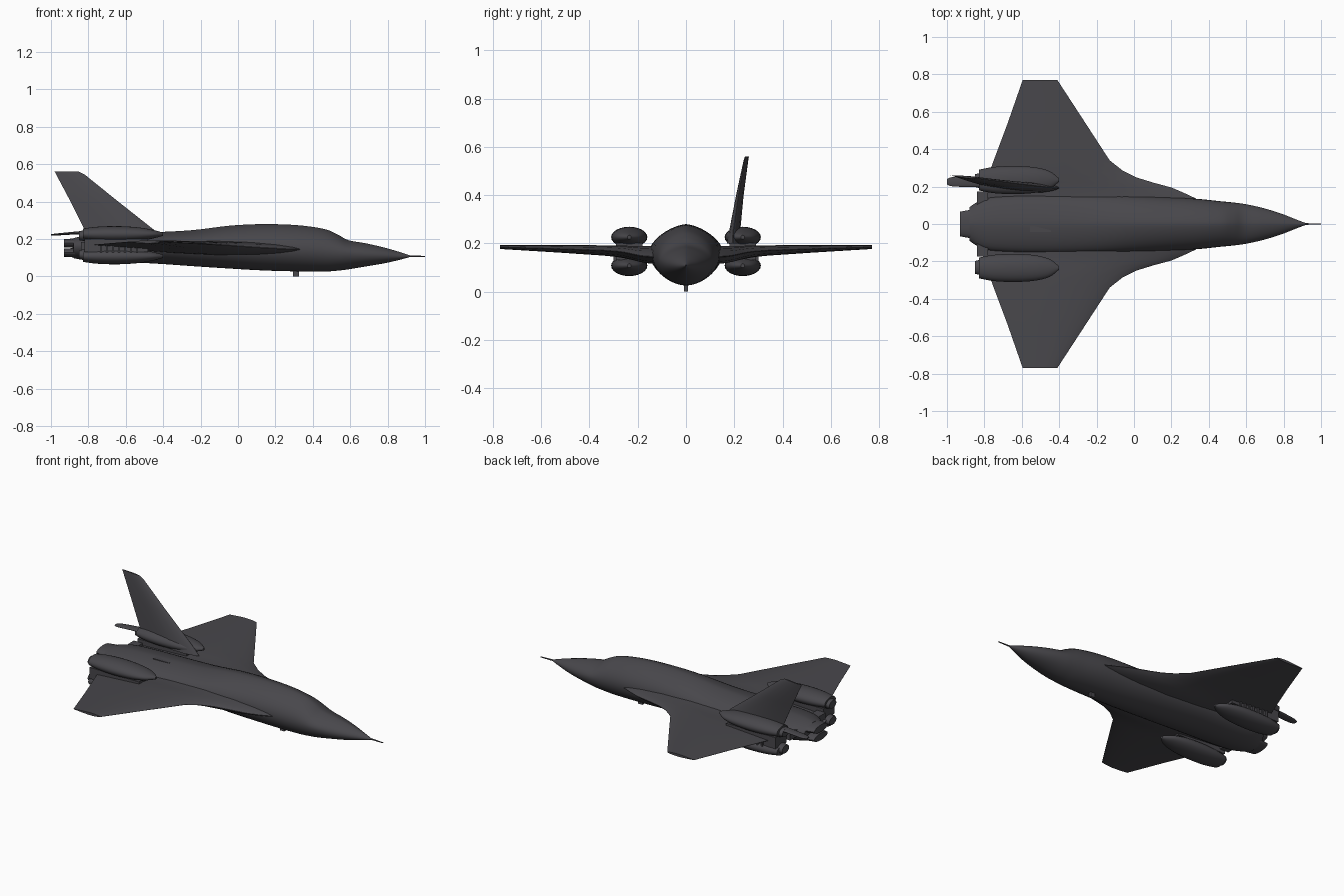
import bpy, bmesh
from math import sin, cos, pi, radians, copysign
from mathutils import Matrix, Vector

if "Cube" in bpy.data.objects:
    bpy.data.objects.remove(bpy.data.objects["Cube"])


def make_material(name, colour):
    mat = bpy.data.materials.new(name)
    mat.use_nodes = True
    mat.diffuse_color = colour
    mat.node_tree.nodes["Principled BSDF"].inputs["Base Color"].default_value = colour
    return mat


grey = make_material("dark grey", (0.065, 0.063, 0.071, 1))


def finish(name, bm, angle=35):
    bmesh.ops.recalc_face_normals(bm, faces=bm.faces)
    mesh = bpy.data.meshes.new(name)
    bm.to_mesh(mesh)
    bm.free()
    mesh.materials.append(grey)
    obj = bpy.data.objects.new(name, mesh)
    bpy.context.collection.objects.link(obj)
    bpy.ops.object.select_all(action="DESELECT")
    obj.select_set(True)
    bpy.context.view_layer.objects.active = obj
    bpy.ops.object.shade_smooth_by_angle(angle=radians(angle))
    return obj


def skin(name, rings, angle=35):
    """Join closed rings of points into one capped skin."""
    bm = bmesh.new()
    loops = [[bm.verts.new(p) for p in ring] for ring in rings]
    n = len(loops[0])
    for a, b in zip(loops, loops[1:]):
        for i in range(n):
            j = (i + 1) % n
            bm.faces.new((a[i], a[j], b[j], b[i]))
    bm.faces.new(loops[0])
    bm.faces.new(loops[-1])
    return finish(name, bm, angle)


def smooth_stations(pts, steps=4):
    """Catmull-Rom curve through the stations."""
    pts = [Vector(p) for p in pts]
    ext = [pts[0]] + pts + [pts[-1]]
    out = []
    for a, b, c, d in zip(ext, ext[1:], ext[2:], ext[3:]):
        for k in range(steps):
            t = k / steps
            out.append(0.5 * (2 * b + (c - a) * t + (2 * a - 5 * b + 4 * c - d) * t * t
                              + (3 * b - a - 3 * c + d) * t ** 3))
    return out + [pts[-1]]


def body(name, stations, y0=0, pinch_top=1.0, pinch_low=1.0, n=36):
    """Loft along x; each station is x, half width, waist z, top z, bottom z."""
    rings = []
    for x, w, zm, zt, zb in smooth_stations([Vector(s) for s in stations]):
        ring = []
        for i in range(n):
            a = 2 * pi * i / n
            c, s = cos(a), sin(a)
            power = pinch_top if s > 0 else pinch_low
            y = copysign(abs(c) ** power, c) * w
            ring.append((x, y0 + y, zm + s * (zt - zm if s > 0 else zm - zb)))
        rings.append(ring)
    return skin(name, rings)


def tube(name, start, end, r1, r2, flat=1.0, segs=20):
    bm = bmesh.new()
    start, end = Vector(start), Vector(end)
    bmesh.ops.create_cone(bm, cap_ends=True, segments=segs, radius1=r1, radius2=r2,
                          depth=(end - start).length)
    turn = (end - start).to_track_quat("Z", "Y").to_matrix().to_4x4()
    bm.transform(turn)
    bm.transform(Matrix.Translation((start + end) / 2) @ Matrix.Diagonal((1, 1, flat, 1)))
    return finish(name, bm)


def box(name, centre, size):
    bm = bmesh.new()
    bmesh.ops.create_cube(bm, size=1)
    bm.transform(Matrix.Translation(centre) @ Matrix.Diagonal((*size, 1)))
    return finish(name, bm)


def airfoil(x_le, x_te, thick, place):
    """Closed section; place(x, offset, u) maps it into space."""
    us = [0, 0.03, 0.1, 0.22, 0.4, 0.6, 0.8, 1]
    half = [max(0.04, sin(pi * u ** 0.7)) * thick / 2 for u in us]
    up = [(u, h) for u, h in zip(us, half)]
    low = [(u, -h) for u, h in reversed(list(zip(us, half)))]
    return [place(x_le + (x_te - x_le) * u, h, u) for u, h in up + low]


# Fuselage with canopy hump, narrowing aft
body("fuselage", [
    (0.92, 0.004, 0.108, 0.112, 0.104),
    (0.86, 0.027, 0.108, 0.132, 0.088),
    (0.78, 0.058, 0.112, 0.155, 0.070),
    (0.68, 0.088, 0.117, 0.178, 0.053),
    (0.59, 0.107, 0.125, 0.194, 0.038),
    (0.53, 0.115, 0.130, 0.226, 0.031),
    (0.46, 0.122, 0.137, 0.254, 0.026),
    (0.32, 0.136, 0.147, 0.274, 0.027),
    (0.14, 0.145, 0.155, 0.280, 0.032),
    (-0.04, 0.152, 0.160, 0.272, 0.042),
    (-0.24, 0.155, 0.163, 0.248, 0.055),
    (-0.46, 0.155, 0.165, 0.236, 0.070),
    (-0.66, 0.150, 0.165, 0.230, 0.078),
    (-0.80, 0.135, 0.165, 0.222, 0.085),
    (-0.88, 0.090, 0.160, 0.205, 0.098)], pinch_top=1.3, pinch_low=1.1)

# Wings with curved root extensions: y, leading x, trailing x, leading z, trailing z, thickness
WING = [(0.00, 0.42, -0.82, 0.145, 0.165, 0.085),
        (0.137, 0.33, -0.80, 0.145, 0.165, 0.075),
        (0.165, 0.27, -0.80, 0.146, 0.165, 0.070),
        (0.195, 0.20, -0.79, 0.150, 0.166, 0.064),
        (0.222, 0.10, -0.785, 0.156, 0.167, 0.058),
        (0.25, 0.01, -0.78, 0.162, 0.168, 0.053),
        (0.285, -0.06, -0.77, 0.167, 0.169, 0.048),
        (0.34, -0.13, -0.75, 0.171, 0.171, 0.043),
        (0.54, -0.26, -0.675, 0.178, 0.178, 0.030),
        (0.77, -0.41, -0.595, 0.185, 0.185, 0.016)]


def wing_section(side, y, x_le, x_te, z_le, z_te, thick):
    return airfoil(x_le, x_te, thick,
                   lambda x, h, u: (x, side * y, z_le + (z_te - z_le) * u + h))


for side, label in ((1, "left"), (-1, "right")):
    skin(label + "_wing", [wing_section(side, *row) for row in WING], 40)

    # Paired pods above and below each wing root
    for up, level in ((1, "upper"), (-1, "lower")):
        mid = 0.226 if up > 0 else 0.108
        pod = []
        for x, w, h in ((-0.40, 0.008, 0.008), (-0.45, 0.047, 0.022), (-0.53, 0.068, 0.036),
                        (-0.64, 0.075, 0.043), (-0.75, 0.070, 0.040), (-0.83, 0.055, 0.030)):
            pod.append((x, w, mid, mid + h, mid - h))
        body(f"{label}_{level}_pod", pod, side * 0.235, n=24)
        tube(f"{label}_{level}_pod_nozzle", (-0.82, side * 0.232, mid - up * 0.008),
             (-0.85, side * 0.232, mid - up * 0.008), 0.042, 0.034, 0.7)

    # Row of small ribs along the pod flanks
    for i in range(7):
        box(f"{label}_pod_rib_{i}", (-0.54 - i * 0.032, side * 0.285, 0.15),
            (0.01, 0.03, 0.045))
    box(label + "_pod_spine", (-0.65, side * 0.235, 0.166), (0.34, 0.11, 0.07))
    box(label + "_aft_flap", (-0.81, side * 0.13, 0.165), (0.06, 0.09, 0.04))

# Stacked central exhausts
for level, z in (("upper", 0.178), ("lower", 0.127)):
    tube(level + "_exhaust", (-0.84, 0, z), (-0.93, 0, z), 0.082, 0.066, 0.33, 24)

# Single canted fin on the left: z, leading x, trailing x, y, thickness
FIN = [(0.20, -0.40, -0.80, 0.200, 0.060),
       (0.25, -0.45, -0.82, 0.203, 0.046),
       (0.40, -0.64, -0.895, 0.225, 0.030),
       (0.545, -0.82, -0.972, 0.250, 0.016),
       (0.560, -0.85, -0.980, 0.253, 0.010)]


def fin_section(z, x_le, x_te, y, thick):
    return airfoil(x_le, x_te, thick, lambda x, h, u: (x, y + 0.015 * (u - 0.5) + h, z))


skin("left_fin", [fin_section(*row) for row in FIN], 40)

# Flat finger trailing behind the fin
body("fin_trailing_boom", [(-0.78, 0.030, 0.238, 0.248, 0.226),
                           (-0.88, 0.028, 0.232, 0.239, 0.224),
                           (-0.97, 0.025, 0.225, 0.230, 0.219),
                           (-1.00, 0.014, 0.223, 0.226, 0.219)], 0.226, n=16)

# Small fittings
tube("nose_probe", (0.89, 0, 0.109), (1.0, 0, 0.107), 0.005, 0.003, segs=10)
box("belly_mast", (0.31, 0, 0.018), (0.03, 0.016, 0.036))
box("spine_hatch", (-0.50, -0.027, 0.229), (0.11, 0.03, 0.008))
